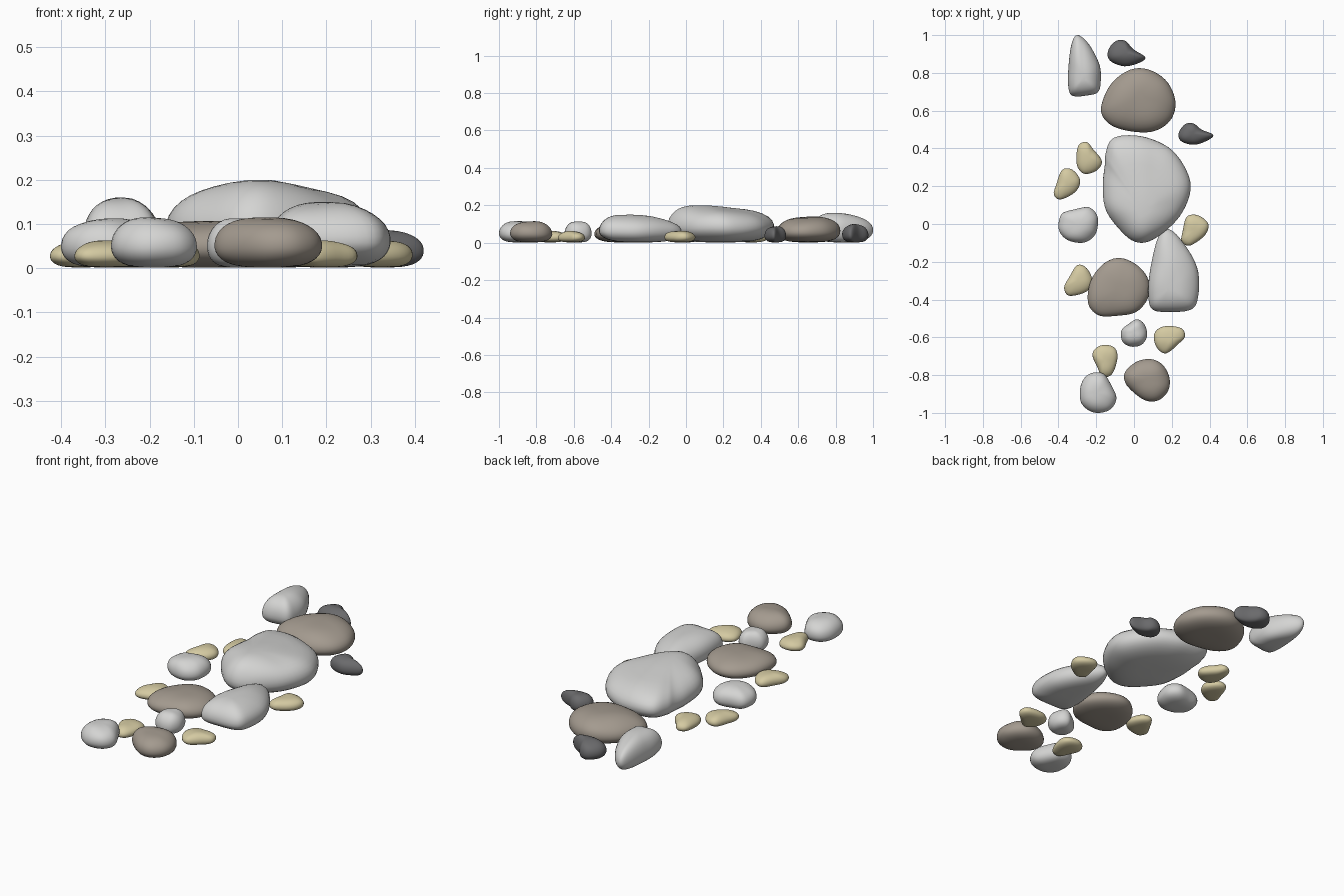
import bpy, bmesh, math
from mathutils import Vector, noise

if "Cube" in bpy.data.objects:
    bpy.data.objects.remove(bpy.data.objects["Cube"])


def material(name, rgb):
    m = bpy.data.materials.new(name)
    m.diffuse_color = (*rgb, 1)
    m.use_nodes = True
    m.node_tree.nodes["Principled BSDF"].inputs["Base Color"].default_value = m.diffuse_color
    return m


WHITE = material("pale_grey_stone", (0.66, 0.66, 0.65))
BROWN = material("brown_stone", (0.37, 0.325, 0.275))
DARK = material("dark_grey_stone", (0.145, 0.145, 0.15))
SAND = material("sand_stone", (0.66, 0.59, 0.36))

# Plan outlines of each pebble family (any scale, y up), clockwise
LONG = [(16, 80), (27, 75), (40, 58), (49, 37), (49, 15), (43, 1), (22, -2), (4, 0), (0, 15), (2, 40), (8, 68)]
ROUND = [(0, 24), (9, 48), (29, 63), (49, 63), (67, 50), (75, 30), (69, 11), (51, 0), (24, 2), (7, 9)]
BIG = [(1, 78), (2, 90), (9, 103), (27, 107), (47, 105), (69, 93), (85, 73), (88, 53), (77, 26), (57, 7),
       (39, 0), (22, 8), (4, 31), (0, 58)]
SQUAT = [(0, 14), (3, 29), (16, 34), (31, 36), (40, 26), (38, 9), (26, 0), (9, 3)]
TAILED = [(0, 11), (6, 20), (14, 21), (22, 15), (33, 10), (29, 5), (16, 0), (3, 3)]
WEDGE = [(0, 23), (8, 31), (21, 30), (25, 19), (19, 2), (10, 0), (5, 9)]


def smooth_outline(pts, n=5):
    """Closed Catmull-Rom curve through the outline points."""
    out = []
    for i in range(len(pts)):
        a, b, c, d = (Vector(pts[(i + k) % len(pts)]) for k in (-1, 0, 1, 2))
        for j in range(n):
            t = j / n
            out.append(0.5 * (2 * b + (c - a) * t + (2 * a - 5 * b + 4 * c - d) * t * t
                              + (3 * b - a - 3 * c + d) * t ** 3))
    return out


def fit(vals, lo, hi):
    a, b = min(vals), max(vals)
    return [lo + (v - a) / (b - a) * (hi - lo) for v in vals]


def stone(name, mat, outline, rot, box, h, peak=(0, 0), lump=0.03):
    """Pebble filling box (x0, x1, y0, y1) in plan, h tall, with the crest leaning to peak (-1..1)."""
    r = math.radians(rot)
    pts = [(x * math.cos(r) - y * math.sin(r), x * math.sin(r) + y * math.cos(r)) for x, y in outline]
    ring = smooth_outline(pts)
    xs, ys = fit([p.x for p in ring], -1, 1), fit([p.y for p in ring], -1, 1)
    n, rings, mid = len(ring), 18, 0.42
    co = []
    for k in range(rings):
        a = math.radians(-84 + 168 * k / (rings - 1))
        s = abs(math.cos(a)) ** (0.85 if a > 0 else 0.6)
        up = math.copysign(abs(math.sin(a)) ** 0.95, a)
        z = mid + up * ((1 - mid) if a > 0 else mid)
        lean = (1 - s) if a > 0 else 0
        for x, y in zip(xs, ys):
            # outline softens to an ellipse towards the crest
            p = Vector((x * s + peak[0] * lean, y * s + peak[1] * lean, z))
            d = noise.noise(p * 1.3 + Vector((box[0] * 37, box[2] * 37, 0))) * lump
            co.append(Vector((p.x * (1 + d), p.y * (1 + d), p.z * (1 + d * 1.5))))
    X = fit([p.x for p in co], box[0], box[1])
    Y = fit([p.y for p in co], box[2], box[3])
    Z = fit([p.z for p in co], 0.002, h)
    bm = bmesh.new()
    v = [bm.verts.new(c) for c in zip(X, Y, Z)]
    for k in range(rings - 1):
        for i in range(n):
            j = (i + 1) % n
            bm.faces.new((v[k * n + i], v[k * n + j], v[k * n + n + j], v[k * n + n + i]))
    bm.faces.new(v[:n])
    bm.faces.new(v[-n:])
    bmesh.ops.recalc_face_normals(bm, faces=bm.faces)
    for f in bm.faces:
        f.smooth = True
    me = bpy.data.meshes.new(name)
    bm.to_mesh(me)
    bm.free()
    me.materials.append(mat)
    bpy.context.collection.objects.link(bpy.data.objects.new(name, me))


# Pale stones
stone("big_pale_stone", WHITE, BIG, 0, (-0.165, 0.30, -0.10, 0.47), 0.20, (-0.1, -0.42), 0.05)
stone("long_pale_stone_front", WHITE, LONG, 0, (0.075, 0.345, -0.465, -0.025), 0.15, (-0.15, -0.42))
stone("long_pale_stone_back", WHITE, LONG, 4, (-0.35, -0.175, 0.675, 1.0), 0.16, (-0.1, -0.42))
stone("pale_pebble_left", WHITE, SQUAT, 0, (-0.40, -0.19, -0.10, 0.09), 0.113)
stone("pale_pebble_middle", WHITE, SQUAT, 20, (-0.07, 0.07, -0.65, -0.505), 0.113, (0, 0.1))
stone("pale_pebble_front", WHITE, SQUAT, -75, (-0.287, -0.093, -1.0, -0.785), 0.115, (-0.1, 0))

# Brown stones
stone("brown_stone_back", BROWN, ROUND, 0, (-0.175, 0.22, 0.485, 0.825), 0.14, (0, 0.15))
stone("brown_stone_middle", BROWN, ROUND, 15, (-0.245, 0.083, -0.49, -0.18), 0.107)
stone("brown_stone_front", BROWN, ROUND, -30, (-0.053, 0.19, -0.94, -0.715), 0.115)

# Dark stones
stone("dark_pebble_back", DARK, TAILED, -8, (-0.14, 0.06, 0.835, 0.975), 0.10)
stone("dark_pebble_right", DARK, TAILED, 0, (0.235, 0.42, 0.42, 0.535), 0.088, (-0.2, 0))

# Small sand pebbles: rotation, plan box
SAND_PEBBLES = [
    (195, (-0.305, -0.17, 0.265, 0.435)),
    (-45, (-0.425, -0.285, 0.13, 0.295)),
    (-35, (0.25, 0.395, -0.115, 0.05)),
    (-60, (-0.37, -0.22, -0.38, -0.215)),
    (105, (0.105, 0.27, -0.685, -0.54)),
    (0, (-0.22, -0.087, -0.81, -0.64)),
]
for i, (rot, box) in enumerate(SAND_PEBBLES):
    stone(f"sand_pebble_{i + 1}", SAND, WEDGE, rot, box, 0.063)
